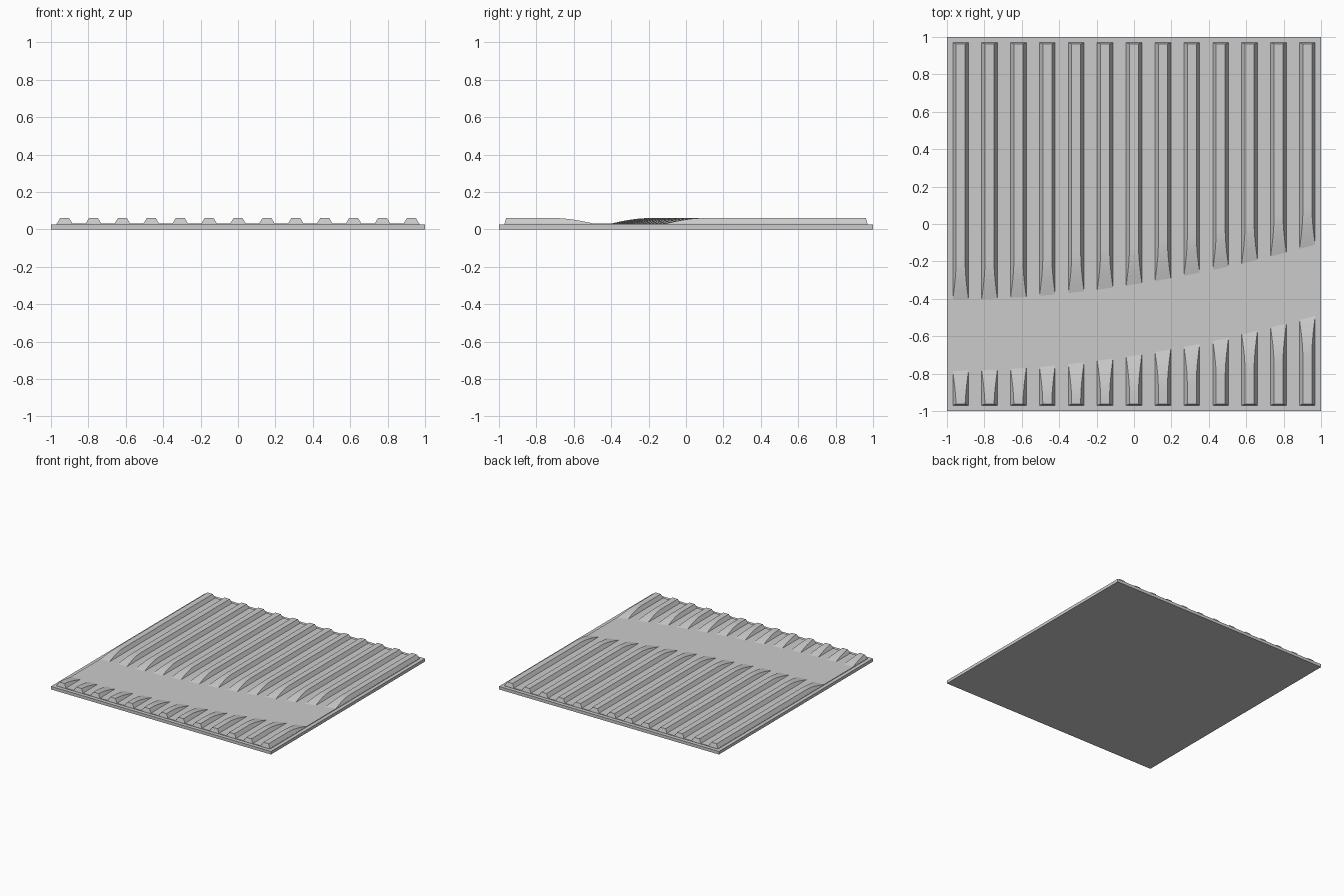
import bpy, bmesh, math

if "Cube" in bpy.data.objects:
    bpy.data.objects.remove(bpy.data.objects["Cube"])

BASE_TOP, FLOOR, RIB_TOP = 0.025, 0.03, 0.06
EDGE = 0.97                     # half size of raised sheet
BASE_W, TOP_W = 0.042, 0.024    # rib half widths
FADE, STEPS = 0.21, 8           # rounded run-out beside the curved channel


def slab(name, half, z0, z1):
    bpy.ops.mesh.primitive_cube_add(size=2, location=(0, 0, (z0 + z1) / 2))
    ob = bpy.context.object
    ob.name = name
    ob.scale = (half, half, (z1 - z0) / 2)
    bpy.ops.object.transform_apply(location=True, scale=True)


def bend(x):
    """Sideways shift of the channel along its length."""
    return 0.295 * max(0, (x + EDGE) / (2 * EDGE)) ** 1.85


def rib(name, cx, start, side):
    """Tapered rib: runs from the channel edge (start) to the sheet edge on one side."""
    bm = bmesh.new()
    rows = []
    for i in range(STEPS + 2):
        t = min(i / STEPS, 1)
        h = math.sin(t * math.pi / 2)
        w = BASE_W + (TOP_W - BASE_W) * h
        row = []
        for x, z in ((-BASE_W, 0), (-w, h), (w, h), (BASE_W, 0)):
            if i > STEPS:       # slightly sloped outer end
                y = side * (EDGE - (0.008 if z else 0))
            else:
                y = start + bend(cx + x) + side * t * FADE
                y = max(-EDGE + 0.01, min(EDGE - 0.01, y))
            row.append(bm.verts.new((cx + x, y, FLOOR + (RIB_TOP - FLOOR) * z)))
        rows.append(row)
    for a, b in zip(rows, rows[1:]):
        for j in range(4):
            k = (j + 1) % 4
            bm.faces.new((a[j], a[k], b[k], b[j]))
    bm.faces.new(rows[-1])
    bmesh.ops.remove_doubles(bm, verts=bm.verts, dist=1e-5)
    bmesh.ops.recalc_face_normals(bm, faces=bm.faces)
    me = bpy.data.meshes.new(name)
    bm.to_mesh(me)
    bm.free()
    bpy.context.collection.objects.link(bpy.data.objects.new(name, me))


# Base plate and thin soil sheet
slab("base_plate", 1.0, 0, BASE_TOP)
slab("raised_sheet", EDGE, BASE_TOP, FLOOR)

# Thirteen furrow ribs interrupted by the curved channel
for n in range(13):
    cx = -0.927 + n * 0.1545
    rib(f"rear_rib_{n + 1}", cx, -0.405, 1)
    rib(f"front_rib_{n + 1}", cx, -0.785, -1)
